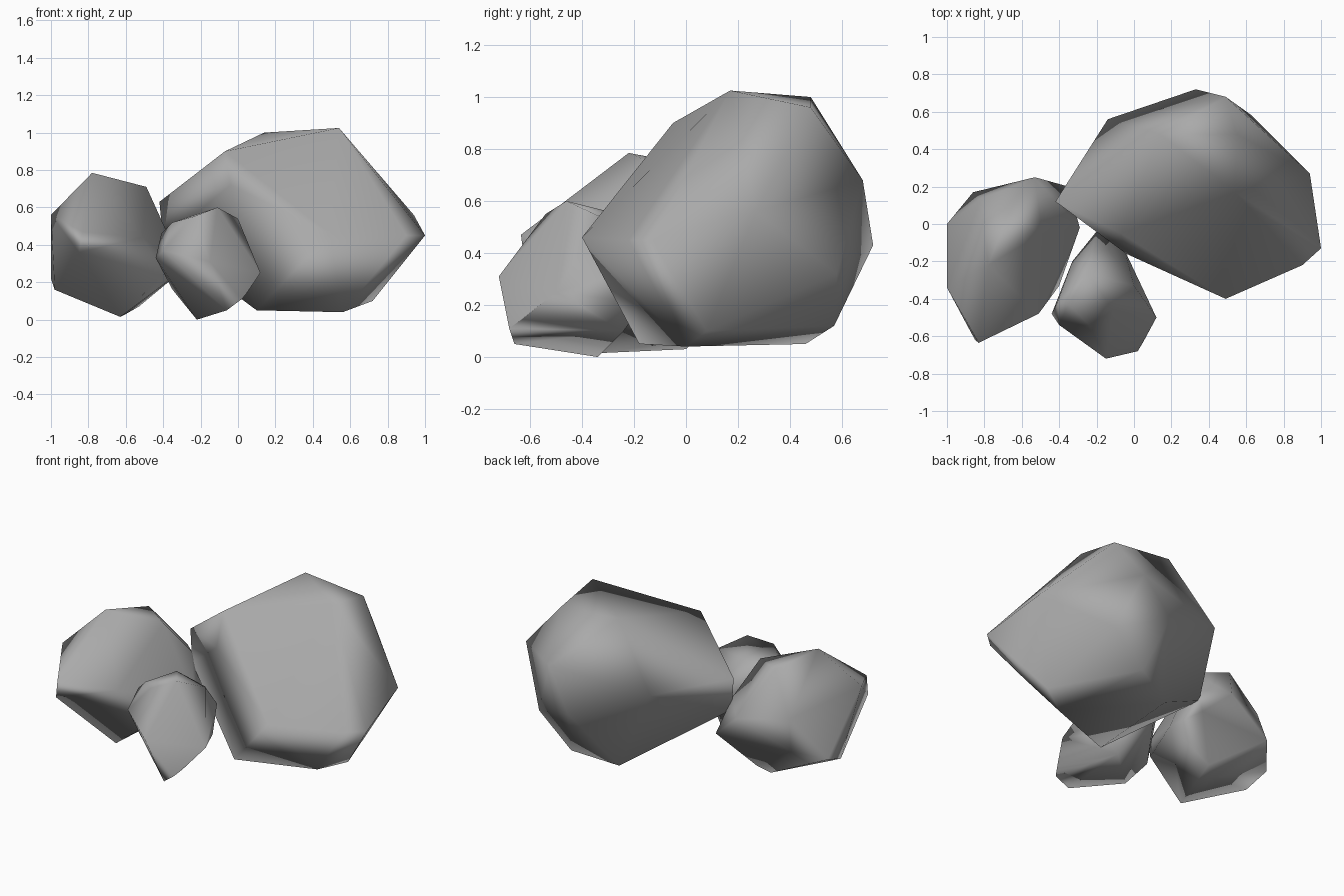
import bpy
import bmesh

cube = bpy.data.objects.get("Cube")
if cube:
    bpy.data.objects.remove(cube, do_unlink=True)


def make_material(name, colour):
    material = bpy.data.materials.new(name)
    material.use_nodes = True
    material.diffuse_color = colour
    shader = material.node_tree.nodes["Principled BSDF"]
    shader.inputs["Base Color"].default_value = colour
    shader.inputs["Roughness"].default_value = 0.9
    return material


def make_rock(name, corners, material):
    """Wrap a closed faceted stone around its corner points."""
    bm = bmesh.new()
    for corner in corners:
        bm.verts.new(corner)
    hull = bmesh.ops.convex_hull(bm, input=bm.verts[:])
    leftovers = set(hull["geom_interior"]) | set(hull["geom_unused"])
    loose = [item for item in leftovers if isinstance(item, bmesh.types.BMVert)]
    bmesh.ops.delete(bm, geom=loose, context="VERTS")
    bmesh.ops.recalc_face_normals(bm, faces=bm.faces[:])
    for face in bm.faces:
        face.smooth = True
    mesh = bpy.data.meshes.new(name)
    bm.to_mesh(mesh)
    bm.free()
    mesh.materials.append(material)
    rock = bpy.data.objects.new(name, mesh)
    bpy.context.collection.objects.link(rock)
    # Broad facets lead the shading, so ridges stay crisp
    weighting = rock.modifiers.new("facet shading", "WEIGHTED_NORMAL")
    weighting.mode = "FACE_AREA"
    weighting.weight = 60
    return rock


stone_grey = make_material("stone grey", (0.4, 0.4, 0.4, 1))

# Large boulder: crown, waist, then underside
make_rock("large_boulder", [
    (.54, .17, 1.025), (.14, .48, 1), (.55, .48, .96), (-.07, -.05, .9),
    (-.04, -.16, .72), (-.42, .12, .63), (-.4, .11, .42), (.49, -.4, .46),
    (1, -.13, .45), (.9, -.22, .45), (.94, .27, .56), (.49, .68, .68),
    (.33, .72, .43), (.63, .58, .32), (-.14, .56, .61),
    (.1, -.18, .05), (.56, 0, .04), (.72, .08, .1), (.41, .57, .12),
    (.15, .46, .05),
], stone_grey)

# Medium boulder: crown, waist, then underside
make_rock("medium_boulder", [
    (-.78, -.22, .785), (-.67, .06, .73), (-.49, -.05, .71),
    (-1, -.34, .56), (-.83, -.635, .47), (-.85, -.62, .36),
    (-.51, -.48, .44), (-.4, -.33, .24), (-.29, -.02, .27),
    (-.4, .1, .5), (-.35, .2, .29), (-.53, .25, .45),
    (-.86, .17, .3), (-.82, .13, .48), (-1, 0, .22),
    (-.98, -.16, .16), (-.63, -.33, .015), (-.6, 0, .03), (-.53, .04, .07),
], stone_grey)

# Small rock: crown, waist, then underside
make_rock("small_rock", [
    (-.11, -.46, .6), (0, -.33, .54), (-.24, -.54, .55), (-.25, -.26, .55),
    (-.35, -.43, .52), (-.41, -.42, .46), (-.4, -.54, .37),
    (-.44, -.48, .33), (-.15, -.72, .31), (.12, -.5, .25), (.01, -.27, .22),
    (-.05, -.14, .35), (-.2, -.04, .38), (-.33, -.2, .39),
    (.05, -.63, .145), (.02, -.68, .11), (-.06, -.66, .05), (-.22, -.34, 0),
    (-.35, -.3, .16), (-.08, -.24, .1),
], stone_grey)
